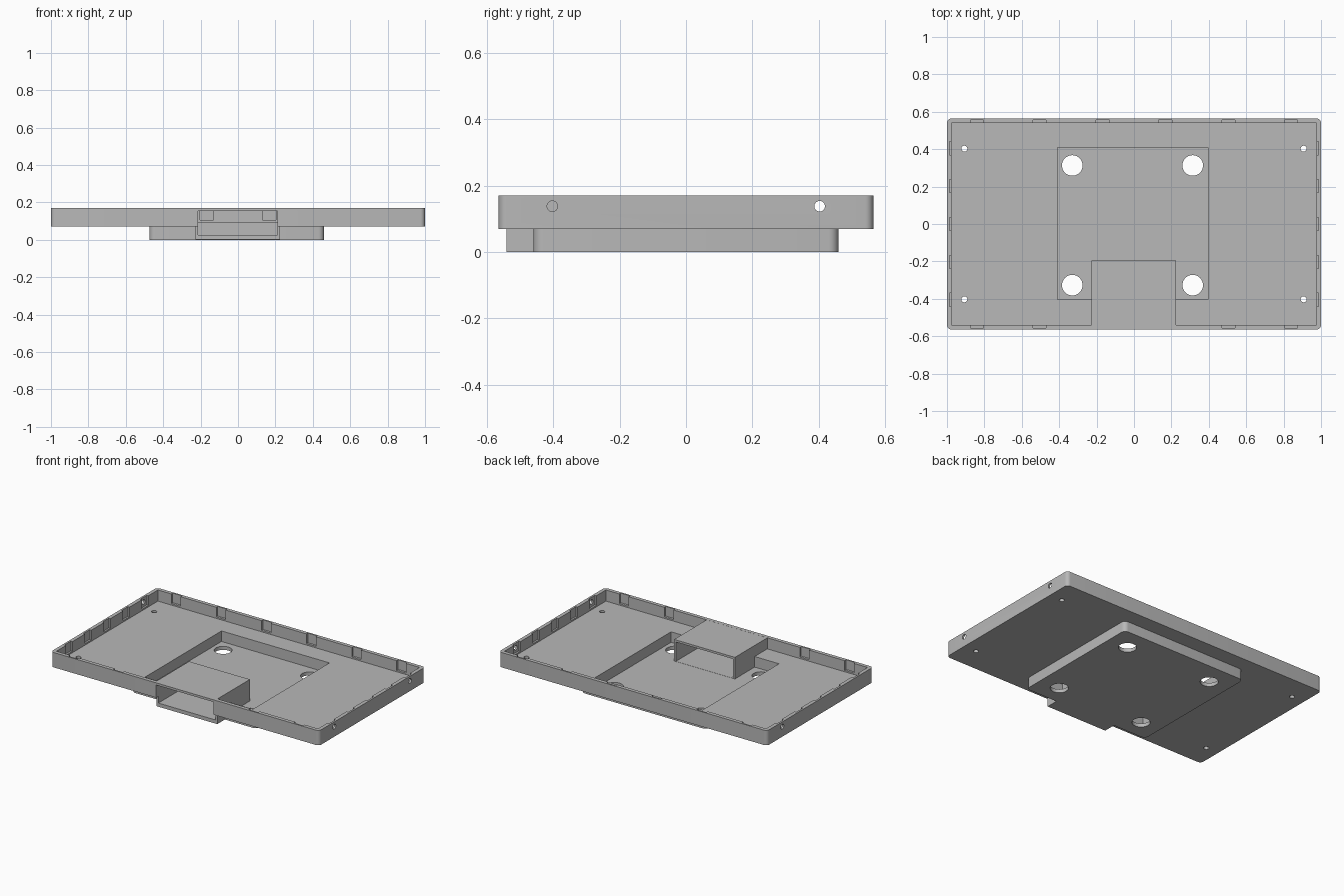
import bpy, bmesh, math
from mathutils import Matrix, Vector

cube = bpy.data.objects.get("Cube")
if cube:
    bpy.data.objects.remove(cube, do_unlink=True)

grey = bpy.data.materials.new("plain grey")
grey.use_nodes = True
colour = (0.48, 0.48, 0.48, 1)
grey.diffuse_color = colour
grey.node_tree.nodes["Principled BSDF"].inputs["Base Color"].default_value = colour


def finish(bm, name):
    bmesh.ops.recalc_face_normals(bm, faces=bm.faces)
    mesh = bpy.data.meshes.new(name)
    bm.to_mesh(mesh)
    bm.free()
    ob = bpy.data.objects.new(name, mesh)
    bpy.context.collection.objects.link(ob)
    return ob


def box(name, x, y, z, radius=0):
    """Box from (min, max) ranges, with optional rounded upright edges."""
    bm = bmesh.new()
    size = Vector((x[1] - x[0], y[1] - y[0], z[1] - z[0]))
    mid = Vector((sum(x), sum(y), sum(z))) / 2
    bmesh.ops.create_cube(bm, size=1, matrix=Matrix.Translation(mid) @ Matrix.Diagonal(size).to_4x4())
    if radius:
        upright = [e for e in bm.edges if abs(e.verts[0].co.z - e.verts[1].co.z) > 1e-4]
        bmesh.ops.bevel(bm, geom=upright, offset=radius, segments=6, affect='EDGES', profile=0.5)
    return finish(bm, name)


def rod(name, centre, radius, depth, along_x=False):
    bm = bmesh.new()
    turn = Matrix.Rotation(math.pi / 2, 4, 'Y') if along_x else Matrix()
    bmesh.ops.create_cone(bm, cap_ends=True, segments=32, radius1=radius, radius2=radius,
                          depth=depth, matrix=Matrix.Translation(centre) @ turn)
    return finish(bm, name)


def combine(target, tool, operation='DIFFERENCE'):
    tool.hide_render = True
    mod = target.modifiers.new("combine", 'BOOLEAN')
    mod.operation = operation
    mod.solver = 'EXACT'
    mod.object = tool
    bpy.context.view_layer.objects.active = target
    bpy.ops.object.modifier_apply(modifier=mod.name)
    bpy.data.objects.remove(tool, do_unlink=True)


# Shallow tray with a raised mounting block underneath
tray = box("tray_cover", (-1, 1), (-0.565, 0.565), (0.07, 0.17), 0.025)
combine(tray, box("mount_block", (-0.473, 0.46), (-0.46, 0.46), (0, 0.085), 0.03), 'UNION')
combine(tray, box("tray_cavity", (-0.975, 0.975), (-0.54, 0.54), (0.095, 0.3)))
combine(tray, box("mount_recess", (-0.41, 0.395), (-0.405, 0.41), (0.024, 0.3)))

# Cable duct running from the front wall into the recess
combine(tray, box("cable_duct", (-0.228, 0.225), (-0.542, -0.195), (0.0005, 0.1695)), 'UNION')
combine(tray, box("duct_opening", (-0.214, 0.212), (-0.7, -0.1), (0.025, 0.155)))

# Clip notches inside the walls
half = 0.035
for x in (-0.84, -0.505, -0.167, 0.167, 0.505, 0.84):
    span = (x - half, x + half)
    combine(tray, box("back_notch", span, (0.52, 0.555), (0.105, 0.3)))
    if abs(x) > 0.3:
        combine(tray, box("front_notch", span, (-0.555, -0.52), (0.105, 0.3)))
for y in (-0.405, -0.203, 0, 0.203, 0.405):
    span = (y - half, y + half)
    combine(tray, box("left_notch", (0.95, 0.987), span, (0.105, 0.3)))
    combine(tray, box("right_notch", (-0.987, -0.95), span, (0.105, 0.3)))

# Screw holes in the floor, large holes in the recess, holes in the side walls
for sx in (-1, 1):
    for sy in (-1, 1):
        combine(tray, rod("screw_hole", (sx * 0.907, sy * 0.403, 0.08), 0.016, 0.2))
        combine(tray, rod("mount_hole", (sx * 0.322 - 0.008, sy * 0.32 - 0.007, 0), 0.055, 0.1))
for sx, sy in ((1, 1), (1, -1), (-1, 1)):
    combine(tray, rod("side_hole", (sx, sy * 0.403, 0.138), 0.016, 0.1, True))

tray.data.materials.clear()
tray.data.materials.append(grey)
bpy.ops.object.select_all(action='DESELECT')
tray.select_set(True)
bpy.context.view_layer.objects.active = tray
bpy.ops.object.shade_smooth_by_angle(angle=math.radians(30))
